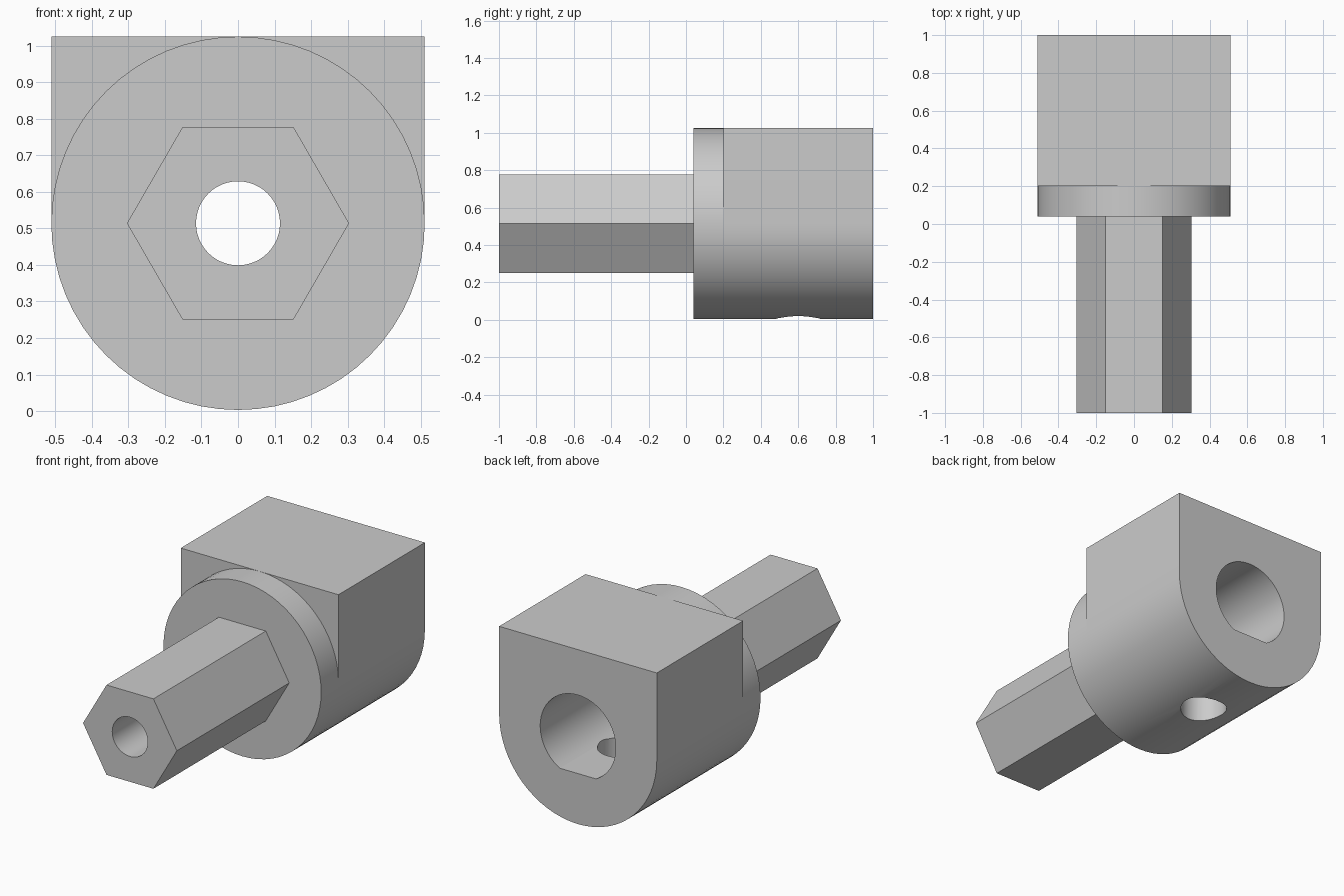
import bpy, bmesh
from math import sin, cos, pi, radians, asin
from mathutils import Vector

cube = bpy.data.objects.get("Cube")
if cube:
    bpy.data.objects.remove(cube, do_unlink=True)

AXIS_Z = 0.514      # height of the shared axis
R = 0.511           # flange and body radius
HEX_R = 0.304       # shank corner radius
BORE_R = 0.245      # rear socket radius
BORE_FLAT = 0.215   # flat of the socket below the axis
SEG = 64

grey = bpy.data.materials.new("Plain grey")
grey.use_nodes = True
grey.diffuse_color = (0.6, 0.6, 0.6, 1)
grey.node_tree.nodes["Principled BSDF"].inputs["Base Color"].default_value = (0.6, 0.6, 0.6, 1)


def arc(radius, start, end, steps):
    """Points on an arc in the x-z plane, both ends included."""
    angles = [start + (end - start) * i / steps for i in range(steps + 1)]
    return [(radius * cos(a), radius * sin(a)) for a in angles]


def extrude(name, profile, y0, y1):
    """Prism along y from an x-z profile centred on the axis."""
    bm = bmesh.new()
    face = bm.faces.new([bm.verts.new((x, y0, z + AXIS_Z)) for x, z in profile])
    out = bmesh.ops.extrude_face_region(bm, geom=[face])["geom"]
    moved = [v for v in out if isinstance(v, bmesh.types.BMVert)]
    bmesh.ops.translate(bm, verts=moved, vec=Vector((0, y1 - y0, 0)))
    bmesh.ops.recalc_face_normals(bm, faces=bm.faces)
    mesh = bpy.data.meshes.new(name)
    bm.to_mesh(mesh)
    bm.free()
    mesh.materials.append(grey)
    ob = bpy.data.objects.new(name, mesh)
    bpy.context.collection.objects.link(ob)
    return ob


def combine(target, other, operation):
    """Apply an exact boolean and remove the second solid."""
    mod = target.modifiers.new(operation.title(), 'BOOLEAN')
    mod.operation = operation
    mod.solver = 'EXACT'
    mod.object = other
    bpy.context.view_layer.objects.active = target
    bpy.ops.object.modifier_apply(modifier=mod.name)
    bpy.data.objects.remove(other, do_unlink=True)


# Rear body: half round below, square above
body = extrude("adapter_body", arc(R, pi, 2 * pi, SEG // 2) + [(R, R), (-R, R)], 0.2, 1.0)

# Round flange and hexagonal shank
flange = extrude("flange", arc(R, 0, 2 * pi, SEG)[:-1], 0.04, 0.2)
shank = extrude("hex_shank", arc(HEX_R, 0, 2 * pi, 6)[:-1], -1.0, 0.1)
combine(body, flange, 'UNION')
combine(body, shank, 'UNION')

# Rear socket with a flat floor
edge = asin(BORE_FLAT / BORE_R)
socket = extrude("socket_cutter", arc(BORE_R, -edge, pi + edge, 48), 0.2, 1.1)
combine(body, socket, 'DIFFERENCE')

# Narrow hole through the shank
channel = extrude("channel_cutter", arc(0.115, 0, 2 * pi, 48)[:-1], -1.1, 0.4)
combine(body, channel, 'DIFFERENCE')

# Screw hole from below into the socket
bpy.ops.mesh.primitive_cylinder_add(vertices=48, radius=0.127, depth=0.55,
                                    location=(0, 0.6, AXIS_Z - 0.375))
screw = bpy.context.object
screw.name = "screw_hole_cutter"
screw.data.materials.append(grey)
combine(body, screw, 'DIFFERENCE')

# Smooth the round walls, keep the edges crisp
bpy.ops.object.select_all(action='DESELECT')
body.select_set(True)
bpy.context.view_layer.objects.active = body
bpy.ops.object.shade_smooth_by_angle(angle=radians(25))
